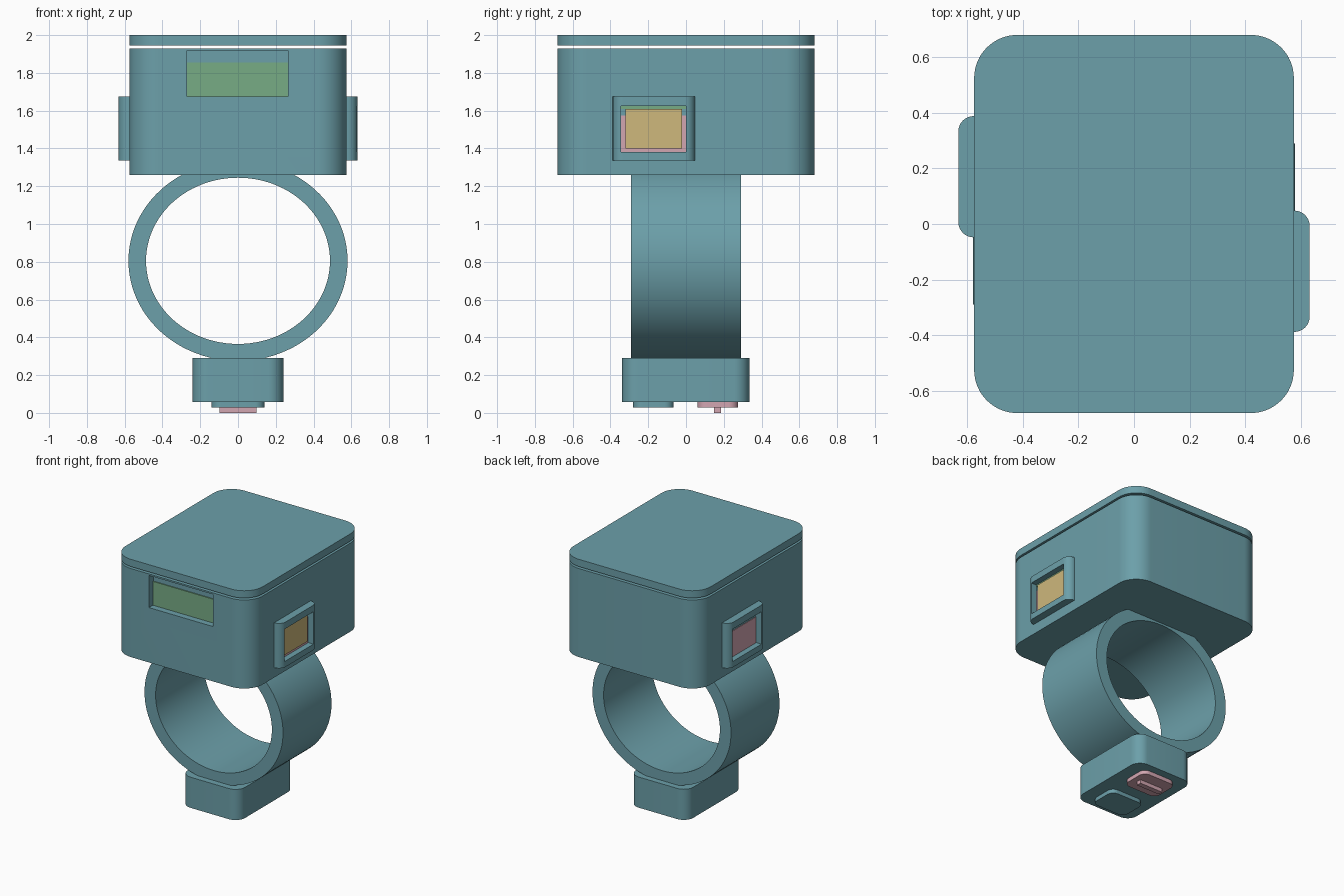
import bpy, bmesh, math

if "Cube" in bpy.data.objects:
    bpy.data.objects.remove(bpy.data.objects["Cube"])


def material(name, rgb):
    m = bpy.data.materials.new(name)
    m.diffuse_color = (*rgb, 1)
    m.use_nodes = True
    m.node_tree.nodes["Principled BSDF"].inputs["Base Color"].default_value = m.diffuse_color
    return m


TEAL = material("teal", (0.15, 0.35, 0.40))
GREEN = material("green", (0.185, 0.413, 0.235))
PINK = material("pink", (0.65, 0.38, 0.44))
YELLOW = material("yellow", (0.62, 0.48, 0.20))


def finish(bm, name, mat):
    bmesh.ops.recalc_face_normals(bm, faces=bm.faces)
    me = bpy.data.meshes.new(name)
    bm.to_mesh(me)
    bm.free()
    me.materials.append(mat)
    ob = bpy.data.objects.new(name, me)
    bpy.context.collection.objects.link(ob)
    return ob


def smooth(ob):
    bpy.ops.object.select_all(action='DESELECT')
    ob.select_set(True)
    bpy.context.view_layer.objects.active = ob
    bpy.ops.object.shade_smooth_by_angle(angle=math.radians(30))


def slab(name, mat, x, y, z, r=0.0, steps=10):
    """Box between the given ranges, with rounded vertical corners."""
    bm = bmesh.new()
    pts = []
    corners = [(x[1] - r, y[1] - r), (x[0] + r, y[1] - r), (x[0] + r, y[0] + r), (x[1] - r, y[0] + r)]
    for q, (cx, cy) in enumerate(corners):
        for i in range(steps + 1 if r else 1):
            a = math.pi / 2 * (q + i / steps)
            pts.append((cx + r * math.cos(a), cy + r * math.sin(a), z[0]))
    face = bm.faces.new([bm.verts.new(p) for p in pts])
    ext = bmesh.ops.extrude_face_region(bm, geom=[face])
    top = [v for v in ext["geom"] if isinstance(v, bmesh.types.BMVert)]
    bmesh.ops.translate(bm, verts=top, vec=(0, 0, z[1] - z[0]))
    return finish(bm, name, mat)


def cut(ob, x, y, z):
    """Cut a box-shaped pocket out of an object."""
    cutter = slab("cutter", TEAL, x, y, z)
    cutter.hide_render = True
    mod = ob.modifiers.new("pocket", 'BOOLEAN')
    mod.operation = 'DIFFERENCE'
    mod.solver = 'EXACT'
    mod.object = cutter
    bpy.context.view_layer.objects.active = ob
    bpy.ops.object.modifier_apply(modifier=mod.name)
    bpy.data.objects.remove(cutter)


# Main case with the front window, and the lid floating just above it
case = slab("case", TEAL, (-0.575, 0.575), (-0.68, 0.68), (1.26, 1.93), 0.155, 16)
cut(case, (-0.27, 0.265), (-0.8, -0.625), (1.675, 1.918))
smooth(case)
slab("window_panel", GREEN, (-0.27, 0.265), (-0.632, -0.62), (1.675, 1.855))
smooth(slab("lid", TEAL, (-0.575, 0.575), (-0.68, 0.68), (1.945, 2.0), 0.155, 16))

# Side sockets, the left one being the right one turned half way round
for side, s in (("right", 1), ("left", -1)):
    def turn(lo, hi):
        return (lo, hi) if s > 0 else (-hi, -lo)
    frame = slab(side + "_socket", TEAL, turn(0.5, 0.632), turn(-0.388, 0.048), (1.335, 1.675), 0.055)
    cut(frame, turn(0.584, 0.8), turn(-0.345, 0.0), (1.38, 1.625))
    smooth(frame)
    slab(side + "_socket_back", PINK, turn(0.58, 0.588), turn(-0.345, 0.0), (1.38, 1.575))
    if s > 0:
        slab("socket_strip", GREEN, (0.58, 0.588), (-0.345, 0.0), (1.61, 1.625))
        slab("socket_plate", YELLOW, (0.58, 0.597), (-0.32, -0.02), (1.40, 1.61))

# Oval band
bm = bmesh.new()
N = 96
loops = []
for rx, rz, y in ((0.58, 0.53, -0.29), (0.58, 0.53, 0.29), (0.487, 0.44, 0.29), (0.487, 0.44, -0.29)):
    loops.append([bm.verts.new((rx * math.cos(2 * math.pi * i / N), y,
                                0.805 + rz * math.sin(2 * math.pi * i / N))) for i in range(N)])
for k in range(4):
    a, b = loops[k], loops[(k + 1) % 4]
    for i in range(N):
        j = (i + 1) % N
        bm.faces.new((a[i], a[j], b[j], b[i]))
smooth(finish(bm, "band", TEAL))

# Lower block with two pads and a small bar underneath
smooth(slab("lower_block", TEAL, (-0.24, 0.24), (-0.338, 0.335), (0.058, 0.29), 0.08))
smooth(slab("front_pad", TEAL, (-0.14, 0.14), (-0.28, -0.065), (0.028, 0.07), 0.05))
smooth(slab("back_pad", PINK, (-0.14, 0.14), (0.06, 0.275), (0.028, 0.07), 0.05))
slab("pad_bar", PINK, (-0.097, 0.097), (0.147, 0.185), (0.0, 0.04))
